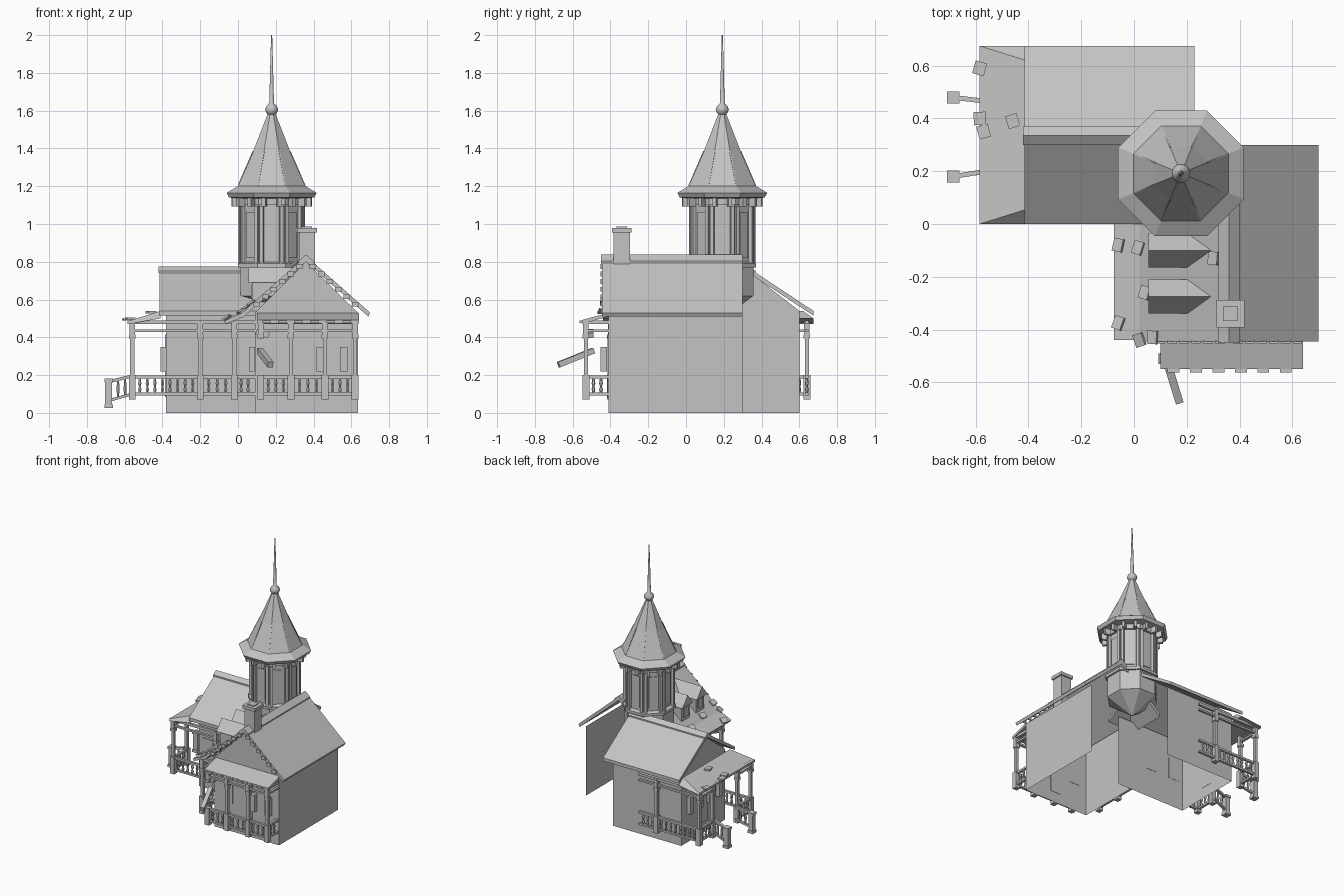
import bpy, math, random
from mathutils import Vector, Matrix

random.seed(4)
cube = bpy.data.objects.get("Cube")
if cube:
    bpy.data.objects.remove(cube)

grey = bpy.data.materials.new("plain_grey")
grey.use_nodes = True
COLOUR = (0.55, 0.55, 0.55, 1)
grey.diffuse_color = COLOUR
grey.node_tree.nodes["Principled BSDF"].inputs["Base Color"].default_value = COLOUR


def add(name, verts, faces):
    me = bpy.data.meshes.new(name)
    me.from_pydata(verts, [], faces)
    me.materials.append(grey)
    ob = bpy.data.objects.new(name, me)
    bpy.context.collection.objects.link(ob)
    return ob


def prism(name, pts, axis, a, b):
    """Extrude a 2D outline along an axis."""
    place = {"x": lambda p, t: (t, p[0], p[1]), "y": lambda p, t: (p[0], t, p[1]),
             "z": lambda p, t: (p[0], p[1], t)}[axis]
    n = len(pts)
    verts = [place(p, a) for p in pts] + [place(p, b) for p in pts]
    faces = [tuple(range(n)), tuple(range(2 * n - 1, n - 1, -1))]
    faces += [((i + 1) % n, i, n + i, n + (i + 1) % n) for i in range(n)]
    area = sum(pts[i][0] * pts[(i + 1) % n][1] - pts[(i + 1) % n][0] * pts[i][1] for i in range(n))
    flip = (area > 0) == (axis != "y")
    if flip:
        faces = [f[::-1] for f in faces]
    if a > b:
        faces = [f[::-1] for f in faces]
    return add(name, verts, faces)


def box(name, c, s, rot=None):
    x, y, z = (v / 2 for v in s)
    ob = prism(name, [(-x, -y), (x, -y), (x, y), (-x, y)], "z", -z, z)
    m = Matrix.Translation(c)
    ob.data.transform(m @ rot if rot else m)
    return ob


def beam(name, p, q, w, h):
    """Box running from p to q."""
    p, q = Vector(p), Vector(q)
    d = q - p
    rot = d.to_track_quat("X", "Z").to_matrix().to_4x4()
    return box(name, (p + q) / 2, (d.length, w, h), rot)


def lathe(name, profile, x, y, segs, smooth=False):
    """Turn a (radius, height) profile; flats face the axes."""
    verts, faces = [], []
    for r, z in profile:
        for i in range(segs):
            t = math.tau * (i + 0.5) / segs
            verts.append((x + r * math.cos(t), y + r * math.sin(t), z))
    for k in range(len(profile) - 1):
        for i in range(segs):
            j = (i + 1) % segs
            a, b = k * segs, (k + 1) * segs
            faces.append((a + i, a + j, b + j, b + i))
    top = (len(profile) - 1) * segs
    faces += [tuple(range(segs))[::-1], tuple(range(top, top + segs))]
    ob = add(name, verts, faces)
    if smooth:
        for p in ob.data.polygons:
            p.use_smooth = True
    return ob


def walls(name, path, h):
    n = len(path)
    verts = [(x, y, 0) for x, y in path] + [(x, y, h) for x, y in path]
    return add(name, verts, [(i + 1, i, n + i, n + i + 1) for i in range(n - 1)])


# House walls, open at the back like a shell
walls("right_wing_walls", [(.635, .30), (.635, -.41), (.09, -.41), (.09, .07)], .53)
walls("left_wing_walls", [(.2, .07), (-.38, .07), (-.38, .60), (.2, .60)], .54)
prism("front_gable", [(.09, .53), (.635, .53), (.36, .80)], "y", -.41, -.405)
prism("left_gable", [(.07, .54), (.60, .54), (.335, .745)], "x", -.38, -.375)

# Main roofs
prism("right_wing_roof", [(.36, .83), (.70, .53), (.69, .51), (.36, .80), (.02, .50), (.02, .53)],
      "y", -.445, .30)
prism("side_porch_roof", [(.03, .535), (.03, .51), (-.065, .47), (-.075, .485)], "y", -.44, .06)
prism("left_wing_roof", [(.335, .765), (0, .54), (0, .515), (.335, .738), (.675, .515), (.675, .54)],
      "x", -.415, .23)
prism("right_ridge_cap", [(.36, .838), (.40, .803), (.40, .79), (.36, .82), (.32, .79), (.32, .803)],
      "y", -.45, .30)
prism("left_ridge_cap", [(.335, .775), (.30, .752), (.30, .74), (.335, .76), (.37, .74), (.37, .752)],
      "x", -.42, .23)

# Porch roofs: hipped on the left, lean-to at the front
add("left_porch_roof",
    [(-.585, 0, .485), (-.585, .675, .485), (-.41, .62, .54), (-.41, .055, .54),
     (-.585, 0, .47), (-.585, .675, .47), (-.41, .675, .50), (-.41, 0, .50)],
    [(0, 3, 2, 1), (0, 1, 5, 4), (4, 5, 6, 7), (0, 4, 7, 3), (1, 2, 6, 5), (2, 3, 7, 6)])
prism("front_porch_roof", [(-.41, .53), (-.55, .492), (-.55, .472), (-.41, .51)], "x", .10, .64)

# Chimney
box("chimney_stack", (.365, -.34, .84), (.085, .085, .24))
prism("chimney_cap", [(.312, -.392), (.418, -.392), (.418, -.288), (.312, -.288)], "z", .955, .98)
box("chimney_flue", (.365, -.34, .982), (.055, .055, .008))

# Dormers on the left slope
for y in (-.10, -.275):
    w = .065
    add("dormer_roof", [(.055, y, .77), (.055, y - w, .69), (.055, y + w, .69),
                        (.31, y, .77), (.22, y - w, .69), (.22, y + w, .69)],
        [(0, 1, 4, 3), (0, 3, 5, 2), (0, 2, 1), (1, 2, 5, 4)])
    prism("dormer_body", [(.075, .56), (.22, .68), (.22, .695), (.075, .695)], "y", y - .048, y + .048)
    box("dormer_window", (.072, y, .64), (.008, .05, .07))

# Tower
TX, TY, K = .178, .192, 1 / math.cos(math.pi / 8)
lathe("tower_shaft", [(.005, .50), (.165 * K, .62), (.165 * K, .77), (.178 * K, .77), (.178 * K, .79),
                      (.155 * K, .80), (.155 * K, 1.10), (.17 * K, 1.10), (.17 * K, 1.14)], TX, TY, 8)
lathe("tower_roof", [(.175 * K, 1.135), (.225 * K, 1.14), (.238 * K, 1.165), (.18 * K, 1.20),
                     (.10 * K, 1.38), (.022 * K, 1.58)], TX, TY, 8)
lathe("spire", [(.012, 1.57), (.03, 1.59), (.036, 1.605), (.03, 1.622), (.013, 1.64),
                (.010, 1.75), (.003, 2.0)], TX, TY, 12, True)
for i in range(8):
    corner = math.tau * (i + .5) / 8
    flat = math.tau * i / 8
    for side in (-1, 1):
        t = corner + side * .085
        box("tower_pillar", (TX + .172 * math.cos(t), TY + .172 * math.sin(t), .94), (.018, .02, .31),
            Matrix.Rotation(t, 4, "Z"))
        t = flat + side * .2
        box("tower_bracket", (TX + .195 * math.cos(t), TY + .195 * math.sin(t), 1.115), (.04, .02, .045),
            Matrix.Rotation(t, 4, "Z"))
    t = corner
    beam("roof_rib", (TX + .19 * math.cos(t), TY + .19 * math.sin(t), 1.203),
         (TX + .105 * math.cos(t), TY + .105 * math.sin(t), 1.385), .006, .006)
    t = flat
    box("tower_window_frame", (TX + .157 * math.cos(t), TY + .157 * math.sin(t), .94), (.008, .06, .24),
        Matrix.Rotation(t, 4, "Z"))


# Porch posts and railings
def post(x, y, broken=False):
    box("post_pedestal", (x, y, .135), (.036, .036, .13))
    if not broken:
        box("post_shaft", (x, y, .33), (.022, .022, .29))
    box("post_capital", (x, y, .405), (.034, .034, .022))
    box("post_head", (x, y, .45), (.028, .028, .07))


def railing(p, q):
    p, q = Vector((*p, 0)), Vector((*q, 0))
    for z, h in ((.19, .016), (.10, .014), (.435, .014), (.48, .02)):
        up = Vector((0, 0, z))
        beam("porch_rail", p + up, q + up, .018, h)
    n = max(2, round((q - p).length / .042))
    for i in range(1, n):
        c = p.lerp(q, i / n)
        lathe("baluster", [(.005, .10), (.010, .125), (.005, .14), (.010, .155), (.005, .19)], c.x, c.y, 6)


ROWS = [[(-.56, .02), (-.20, .02), (-.02, .02)],
        [(-.20, .64), (-.56, .64), (-.56, .48)],
        [(-.56, .18), (-.56, .02)],
        [(-.02, .02), (-.02, -.20), (-.02, -.40), (.09, -.40)],
        [(.12, -.53), (.28, -.53), (.46, -.53), (.62, -.53), (.62, -.41)]]
spots = sorted({p for row in ROWS for p in row} - {(.09, -.40), (.62, -.41)})
for p in spots:
    post(*p, broken=(p == (.12, -.53)))
for row in ROWS:
    for p, q in zip(row, row[1:]):
        railing(p, q)
railing((-.20, .64), (-.05, .64))
beam("left_porch_lintel", (-.56, .02, .48), (-.56, .64, .48), .02, .02)

# Stair handrails and newels
for y in (.18, .48):
    e = y + (.02 if y < .3 else -.015)
    beam("stair_handrail", (-.56, e, .195), (-.685, y, .165), .018, .016)
    beam("stair_lower_rail", (-.56, e, .10), (-.685, y, .065), .018, .014)
    for f in (.3, .6):
        x = -.56 - .125 * f
        lathe("stair_baluster", [(.005, .085), (.010, .125), (.005, .18)], x, e + (y - e) * f, 6)
    box("newel", (-.685, y, .10), (.036, .036, .14))
    box("newel_cap", (-.685, y, .172), (.046, .046, .018))
    box("newel_foot", (-.685, y, .035), (.046, .046, .02))

# Windows, doors and shutters
for x, w, z, h in ((.50, .09, .29, .15), (.36, .10, .245, .33), (.20, .09, .29, .15)):
    box("front_opening", (x, -.412, z), (w, .008, h))
for x in (.435, .56):
    box("front_shutter", (x, -.435, .285), (.04, .035, .13))
for y in (-.30, -.12):
    box("side_shutter", (.073, y, .285), (.03, .05, .13))
for y in (.16, .28, .39, .51):
    box("left_shutter", (-.395, y, .285), (.03, .04, .13))
box("left_door", (-.382, .335, .25), (.008, .09, .33))
for x in (-.30, -.10):
    box("left_wing_window", (x, .068, .30), (.09, .008, .16))

# Fallen timber at the broken post
beam("fallen_post", (.115, -.49, .33), (.172, -.675, .255), .03, .03)
box("broken_piece", (.13, -.51, .42), (.07, .04, .03), Matrix.Rotation(.3, 4, "Y"))

# Loose shingles on roofs and along the eaves
SHINGLES = [(-.06, -.08), (.015, -.09), (.30, -.13), (.04, -.26), (-.06, -.375), (.07, -.43), (.02, -.44)]
for x, y in SHINGLES:
    z = .53 + (x - .02) * .9 if x > .02 else .53 + (x - .02) * .45
    tilt = Matrix.Rotation(random.uniform(-.4, .4), 4, "Z") @ Matrix.Rotation(-.6, 4, "Y")
    box("loose_shingle", (x, y, z + .01), (.042, .05, .01), tilt)
for x, y in ((-.46, .39), (-.57, .35), (-.585, .59), (-.585, .40)):
    box("porch_shingle", (x, y, .495 + (x + .585) * .3), (.045, .05, .012),
        Matrix.Rotation(random.uniform(-.5, .5), 4, "Z"))
for i in range(6):
    box("eave_shingle", (.15 + i * .085, -.548, .483), (.045, .03, .014))
    box("gable_shingle", (.10 + i * .045, -.447, .575 + i * .04), (.035, .012, .025))
    box("rear_gable_shingle", (.62 - i * .045, -.447, .575 + i * .04), (.035, .012, .025))
